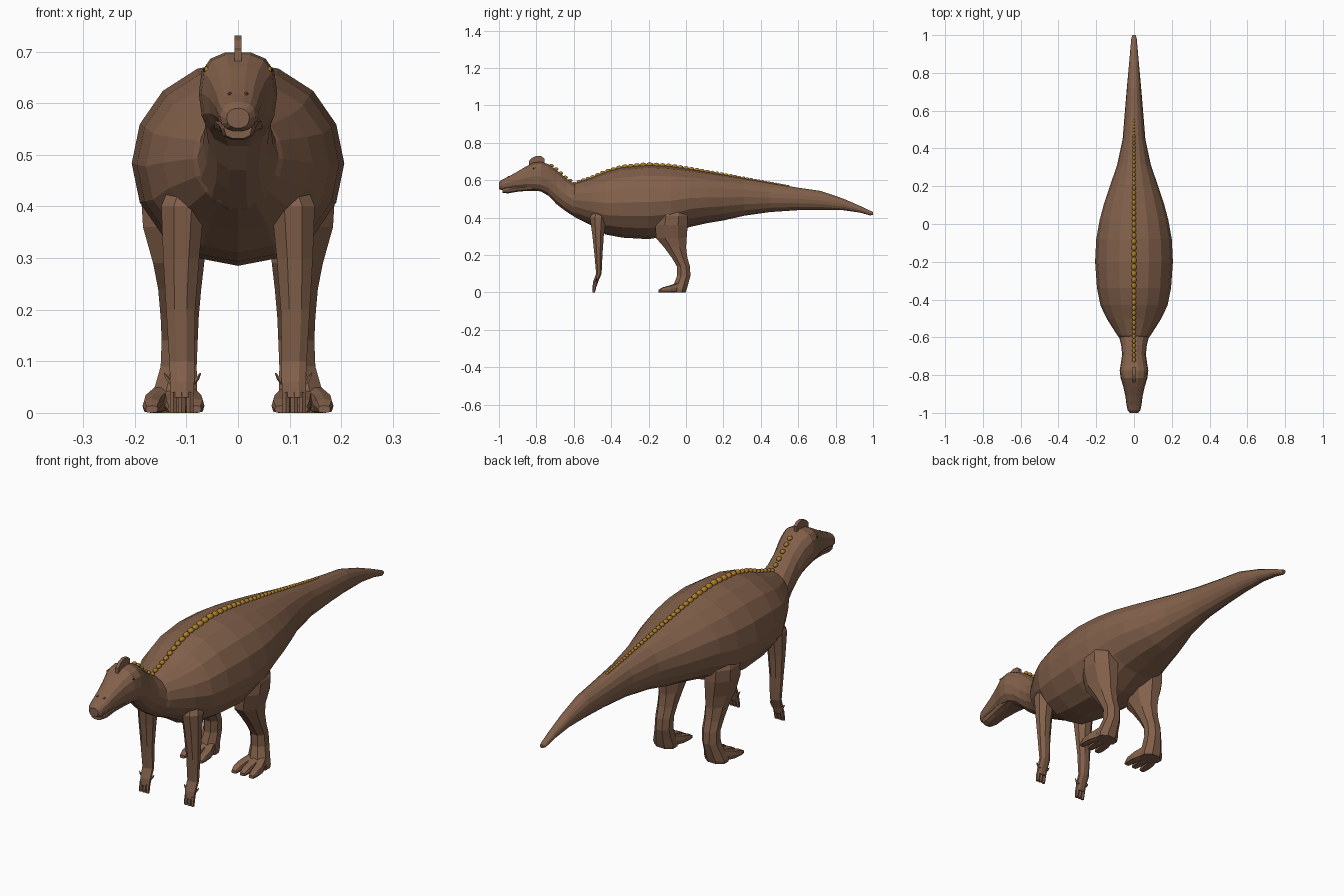
import bpy, bmesh, math
from mathutils import Vector

if "Cube" in bpy.data.objects:
    bpy.data.objects.remove(bpy.data.objects["Cube"])


def material(name, rgb):
    m = bpy.data.materials.new(name)
    m.diffuse_color = (*rgb, 1)
    m.use_nodes = True
    m.node_tree.nodes["Principled BSDF"].inputs["Base Color"].default_value = m.diffuse_color
    return m


HIDE = material("brown hide", (0.225, 0.118, 0.070))
GOLD = material("ochre scutes", (0.42, 0.21, 0.02))
DARK = material("dark pupil", (0.02, 0.013, 0.01))


def finish(name, bm, mat, mirror=False):
    bmesh.ops.recalc_face_normals(bm, faces=bm.faces[:])
    me = bpy.data.meshes.new(name)
    bm.to_mesh(me)
    bm.free()
    me.materials.append(mat)
    ob = bpy.data.objects.new(name, me)
    bpy.context.collection.objects.link(ob)
    if mirror:
        ob.modifiers.new("mirror", 'MIRROR')
    return ob


def loft(bm, rings):
    """Skin equal-length point rings and cap both ends."""
    vs = [[bm.verts.new(p) for p in r] for r in rings]
    n = len(vs[0])
    for a, b in zip(vs, vs[1:]):
        for i in range(n):
            j = (i + 1) % n
            bm.faces.new((a[i], a[j], b[j], b[i]))
    bm.faces.new(vs[0])
    bm.faces.new(vs[-1])


def power(v, e):
    return math.copysign(abs(v) ** e, v)


def upright_ring(y, lo, hi, w, e=1.0, n=16, x=0.0):
    """Ring facing along y, from height lo to hi, half width w."""
    out = []
    for i in range(n):
        a = 2 * math.pi * i / n
        out.append((x + w * power(math.cos(a), e), y,
                    (lo + hi) / 2 + (hi - lo) / 2 * power(math.sin(a), e)))
    return out


def level_ring(z, x, y, rx, ry, n=8):
    """Horizontal ring for limbs, flat sides facing front and out."""
    return [(x + rx * 1.05 * math.cos(2 * math.pi * (i + .5) / n),
             y + ry * 1.05 * math.sin(2 * math.pi * (i + .5) / n), z) for i in range(n)]


# Torso and tail: y, bottom, top, half width
TORSO = [(-.62, .43, .555, .06), (-.59, .40, .585, .088), (-.50, .355, .615, .145),
         (-.43, .31, .645, .178), (-.34, .293, .67, .196), (-.20, .285, .682, .206),
         (-.08, .305, .675, .20), (.02, .35, .66, .182), (.11, .37, .645, .158),
         (.20, .385, .63, .128), (.31, .41, .61, .09), (.45, .43, .585, .06),
         (.60, .44, .56, .048), (.72, .442, .543, .038), (.84, .44, .502, .027),
         (.93, .427, .463, .019), (.985, .412, .437, .014), (1.0, .415, .43, .009)]
bm = bmesh.new()
loft(bm, [upright_ring(*s) for s in TORSO])
finish("torso_and_tail", bm, HIDE)

# Neck and upper head: y, bottom, top, half width, squareness
NECK = [(-.50, .37, .53, .085, 1), (-.585, .395, .575, .083, 1), (-.64, .43, .61, .068, 1),
        (-.69, .468, .655, .063, .95), (-.735, .515, .687, .069, .85), (-.775, .538, .70, .076, .75),
        (-.815, .545, .696, .071, .75), (-.86, .55, .672, .057, .8), (-.91, .552, .642, .046, .8),
        (-.955, .55, .617, .040, .8), (-.985, .546, .603, .034, .8), (-1.0, .552, .59, .022, .85)]
bm = bmesh.new()
loft(bm, [upright_ring(y, lo, hi, w, e, 14) for y, lo, hi, w, e in NECK])
finish("neck_and_head", bm, HIDE)

# Lower jaw, closed against the upper head
bm = bmesh.new()
loft(bm, [upright_ring(*s, .75, 10) for s in
          [(-.77, .54, .60, .056), (-.84, .543, .585, .047), (-.90, .538, .58, .038),
           (-.95, .529, .575, .034), (-.98, .531, .57, .027)]])
finish("lower_jaw", bm, HIDE)

# Head crest: thin rounded blade
bm = bmesh.new()
CREST = [(-.84, .675), (-.838, .705), (-.82, .722), (-.797, .731), (-.772, .728),
         (-.757, .715), (-.758, .685)]
for s in (-1, 1):
    bm.faces.new([bm.verts.new((s * .007, y, z)) for y, z in CREST])
bm.verts.ensure_lookup_table()
k = len(CREST)
for i in range(k):
    j = (i + 1) % k
    bm.faces.new([bm.verts[q] for q in (i, j, k + j, k + i)])
finish("head_crest", bm, HIDE)

# Eyes with pupils, and nostril rims
for name, mat, loc, size in (("eye", GOLD, (.0595, -.812, .664), (.007, .009, .008)),
                             ("pupil", DARK, (.0640, -.814, .664), (.0035, .004, .005)),
                             ("nostril", HIDE, (.016, -.948, .618), (.004, .007, .004))):
    bm = bmesh.new()
    bmesh.ops.create_uvsphere(bm, u_segments=8, v_segments=6, radius=1)
    for v in bm.verts:
        v.co = Vector(loc) + v.co * Vector(size)
    finish(name, bm, mat, True)

# Fore legs: z, x, y, half width, half depth
bm = bmesh.new()
loft(bm, [level_ring(*r) for r in
          [(.47, .088, -.445, .035, .035), (.40, .107, -.470, .043, .045), (.30, .110, -.470, .036, .031),
           (.20, .111, -.468, .029, .022), (.10, .109, -.466, .025, .015),
           (.06, .108, -.482, .024, .014), (.03, .109, -.489, .023, .011)]])
for dx in (-.016, 0, .016):
    loft(bm, [level_ring(z, .109 + dx, y, .0075, ry, 6) for z, y, ry in
              [(.04, -.488, .010), (.015, -.492, .009), (0, -.494, .006)]])
# Spurs on either side of the wrist
for s in (-1, 1):
    loft(bm, [level_ring(z, .108 + s * d, -.478, r, r, 5) for z, d, r in
              [(.055, .018, .007), (.066, .028, .005), (.077, .035, .0015)]])
finish("fore_leg", bm, HIDE, True)

# Hind legs
bm = bmesh.new()
loft(bm, [level_ring(*r) for r in
          [(.47, .120, -.072, .045, .06), (.41, .125, -.074, .064, .084), (.36, .122, -.078, .064, .090),
           (.29, .115, -.078, .051, .084), (.24, .113, -.058, .043, .060), (.185, .113, -.034, .038, .043),
           (.14, .113, -.014, .036, .036), (.09, .115, -.012, .036, .037),
           (.045, .121, -.026, .043, .039), (.015, .124, -.034, .050, .038), (0, .124, -.036, .048, .035)]])
# Three spreading toes
for tx in (.083, .124, .167):
    rings = []
    for t, h, w in ((0, .055, .022), (.45, .038, .020), (.8, .027, .018), (1, .014, .012)):
        rings.append(upright_ring(-.035 - .113 * t, 0, h, w, .6, 8, .124 + (tx - .124) * min(1, .45 + t)))
    loft(bm, rings)
finish("hind_leg", bm, HIDE, True)


# Row of bead-like scutes along neck, back and tail
def top_at(profile, y):
    pts = sorted((s[0], s[2]) for s in profile)
    for (a, za), (b, zb) in zip(pts, pts[1:]):
        if a <= y <= b:
            return za + (zb - za) * (y - a) / (b - a)


bm = bmesh.new()


def bead(profile, y, r):
    res = bmesh.ops.create_icosphere(bm, subdivisions=2, radius=1)
    c = Vector((0, y, top_at(profile, y) + r * .1))
    for v in res["verts"]:
        v.co = c + v.co * Vector((r * 1.05, r * 1.4, r))


for i in range(6):
    bead(NECK, -.72 + i * .025, .0095)
y = -.572
while y < .56:
    r = .005 + .0085 * max(0, 1 - abs(y + .22) / (.7 if y < -.22 else .85))
    bead(TORSO, y, r)
    y += r * 2.6
ob = finish("back_scutes", bm, GOLD)
for p in ob.data.polygons:
    p.use_smooth = True
